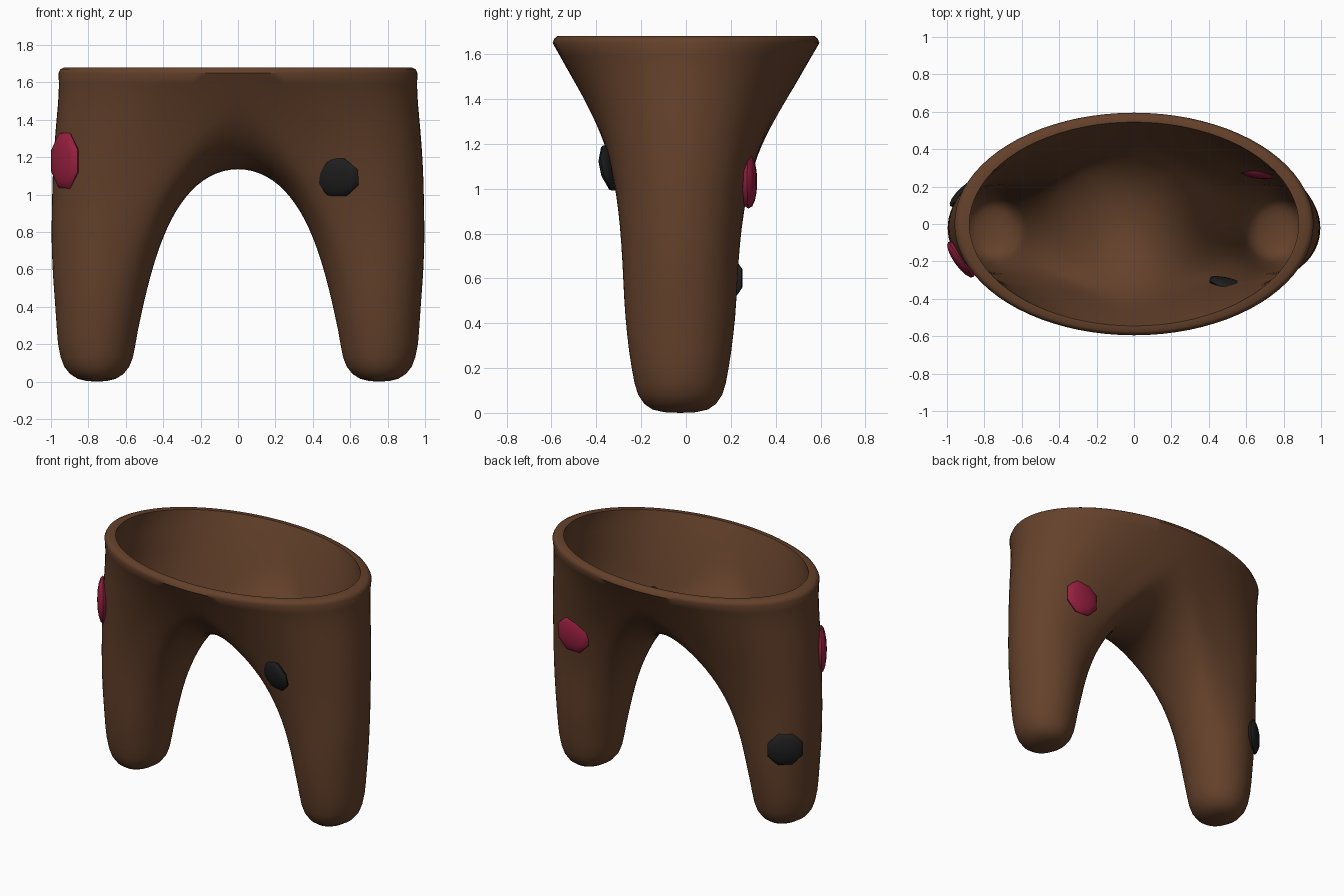
import bpy, bmesh, math
from mathutils import Vector, Matrix
from mathutils.bvhtree import BVHTree

if "Cube" in bpy.data.objects:
    bpy.data.objects.remove(bpy.data.objects["Cube"])


def material(name, rgb):
    m = bpy.data.materials.new(name)
    m.diffuse_color = (*rgb, 1)
    m.use_nodes = True
    m.node_tree.nodes["Principled BSDF"].inputs["Base Color"].default_value = m.diffuse_color
    return m


BROWN = material("brown cloth", (0.128, 0.053, 0.024))
RED = material("crimson patch", (0.31, 0.014, 0.050))
BLACK = material("black patch", (0.013, 0.013, 0.013))

N, Q = 64, 20            # points round one leg, points on a quarter of the rim
RIM_X, RIM_Y, RIM_Z, CROTCH = 0.96, 0.595, 1.65, 1.13


def leg_point(a, z, cx, cy, rx, ry):
    return Vector((cx + rx * math.cos(a), cy + ry * math.sin(a), z))


def start(j):
    """Top of strand j: on the rim (outer side) or on the centre seam; its tangent; waist blend."""
    if abs(j) <= Q:
        phi = j / Q * math.pi / 2
        c, s = math.cos(phi), math.sin(phi)
        p = Vector((RIM_X * c, RIM_Y * s, RIM_Z))
        d = Vector((0.06 * c + 0.12 * s ** 6, -0.43 * p.y * s * s, -0.3 - 0.1 * s * s))
        return p, d, s * s
    v = (N // 2 - abs(j)) / (N // 2 - Q)
    u = math.sin(v * 1.3) / math.sin(1.3)
    y = math.copysign(RIM_Y * u, j)
    p = Vector((0, y, CROTCH + (RIM_Z - CROTCH) * u ** 2.7))
    return p, Vector((0.27, 0, 0)).lerp(Vector((0.12, -0.43 * y, -0.4)), v ** 3), v * v


# lower leg rings: z, centre x, centre y, radius x, radius y
LEG = [(0.42, 0.741, -0.025, 0.237, 0.246), (0.34, 0.747, -0.026, 0.227, 0.237),
       (0.27, 0.752, -0.026, 0.216, 0.227), (0.2, 0.755, -0.026, 0.207, 0.216),
       (0.13, 0.755, -0.026, 0.193, 0.203), (0.08, 0.755, -0.026, 0.174, 0.187),
       (0.04, 0.755, -0.026, 0.142, 0.16), (0.015, 0.755, -0.026, 0.102, 0.124),
       (0.003, 0.755, -0.026, 0.055, 0.07)]
STEPS = 18

# outer skin of one half: strands run from rim or seam down the leg
bm = bmesh.new()
strands = []
for j in range(-N // 2 + 1, N // 2 + 1):
    a = 2 * math.pi * j / N
    p0, d, w = start(j)
    p1 = p0 + d
    p2 = leg_point(a, 0.85 + 0.3 * w, 0.71, -0.03, 0.32, 0.285 - 0.025 * w)
    p3 = leg_point(a, 0.5, 0.735, -0.025, 0.252, 0.259)
    pts = []
    for i in range(STEPS + 1):
        t = i / STEPS
        s = 1 - t
        pts.append(p0 * s ** 3 + p1 * (3 * s * s * t) + p2 * (3 * s * t * t) + p3 * t ** 3)
    pts += [leg_point(a, *r) for r in LEG]
    strands.append([bm.verts.new(p) for p in pts])
tip = bm.verts.new((0.755, -0.026, 0))
for k in range(N):
    s, t = strands[k], strands[(k + 1) % N]
    for i in range(len(s) - 1):
        bm.faces.new((s[i], s[i + 1], t[i + 1], t[i]))
    bm.faces.new((s[-1], tip, t[-1]))

# mirror to the other leg and weld along the seam
dup = bmesh.ops.duplicate(bm, geom=bm.verts[:] + bm.edges[:] + bm.faces[:])["geom"]
for v in dup:
    if isinstance(v, bmesh.types.BMVert):
        v.co.x *= -1
bmesh.ops.remove_doubles(bm, verts=bm.verts[:], dist=0.0005)

# relax the skin so the bowl flows into the legs, reaching less far down each round
border = [e for e in bm.edges if e.is_boundary]
rim = {v for e in border for v in e.verts}
for i in range(32):
    soft = [v for v in bm.verts if v not in rim and v.co.z > 0.3 + 0.02 * i]
    bmesh.ops.smooth_vert(bm, verts=soft, factor=0.5,
                          use_axis_x=True, use_axis_y=True, use_axis_z=True)
bmesh.ops.recalc_face_normals(bm, faces=bm.faces[:])
bm.normal_update()
if min(bm.verts, key=lambda v: v.co.z).normal.z > 0:
    bmesh.ops.reverse_faces(bm, faces=bm.faces[:])
    bm.normal_update()
skin = BVHTree.FromBMesh(bm)

# inner lining (thicker near the top) and rounded rim
outer, faces = bm.verts[:], bm.faces[:]
inner, chain = {}, {}
for v in outer:
    thick = 0.025 + 0.03 * min(1, max(0, (v.co.z - 1.2) / 0.4))
    co = v.co - v.normal * thick
    if v in rim:
        c, s = v.co.x / RIM_X, v.co.y / RIM_Y
        ring = [(RIM_X - 0.01, RIM_Y - 0.008, 1.67), (RIM_X - 0.03, RIM_Y - 0.02, 1.68),
                (RIM_X - 0.08, RIM_Y - 0.05, 1.68)]
        chain[v] = [v] + [bm.verts.new((x * c, y * s, z)) for x, y, z in ring]
        inner[v] = chain[v][-1]
    else:
        co.z = min(co.z, 1.66)
        inner[v] = bm.verts.new(co)
for f in faces:
    bm.faces.new([inner[v] for v in reversed(f.verts)])
for e in border:
    a, b = (chain[v] for v in e.verts)
    for i in range(3):
        bm.faces.new((a[i], a[i + 1], b[i + 1], b[i]))
bmesh.ops.recalc_face_normals(bm, faces=bm.faces[:])


def add_object(name, mesh_bm, mat, angle):
    me = bpy.data.meshes.new(name)
    mesh_bm.to_mesh(me)
    mesh_bm.free()
    me.materials.append(mat)
    ob = bpy.data.objects.new(name, me)
    bpy.context.collection.objects.link(ob)
    bpy.ops.object.select_all(action='DESELECT')
    ob.select_set(True)
    bpy.context.view_layer.objects.active = ob
    bpy.ops.object.shade_smooth_by_angle(angle=math.radians(angle))
    return ob


add_object("hollow_trousers", bm, BROWN, 50)


# oval patches: flattened eight-sided buttons set into the cloth
def patch(name, near, facing, size, mat):
    pos = skin.find_nearest(Vector(near))[0]
    n = Vector(facing).normalized()
    b = bmesh.new()
    bmesh.ops.create_uvsphere(b, u_segments=8, v_segments=8, radius=1)
    b.transform(Matrix.Translation(pos) @ n.to_track_quat('Z', 'Y').to_matrix().to_4x4()
                @ Matrix.Diagonal((*size, 1)) @ Matrix.Rotation(math.pi / 8, 4, 'Z'))
    add_object(name, b, mat, 60)


patch("front_black_patch", (0.525, -0.305, 1.1), (-0.3, -0.92, -0.2), (0.135, 0.112, 0.034), BLACK)
patch("front_red_patch", (-0.925, -0.19, 1.18), (-0.81, -0.58, 0), (0.125, 0.16, 0.037), RED)
patch("back_red_patch", (0.68, 0.24, 1.04), (0.05, 1, 0), (0.13, 0.13, 0.038), RED)
patch("back_black_patch", (-0.9, 0.175, 0.6), (-0.66, 0.75, 0), (0.124, 0.118, 0.036), BLACK)
